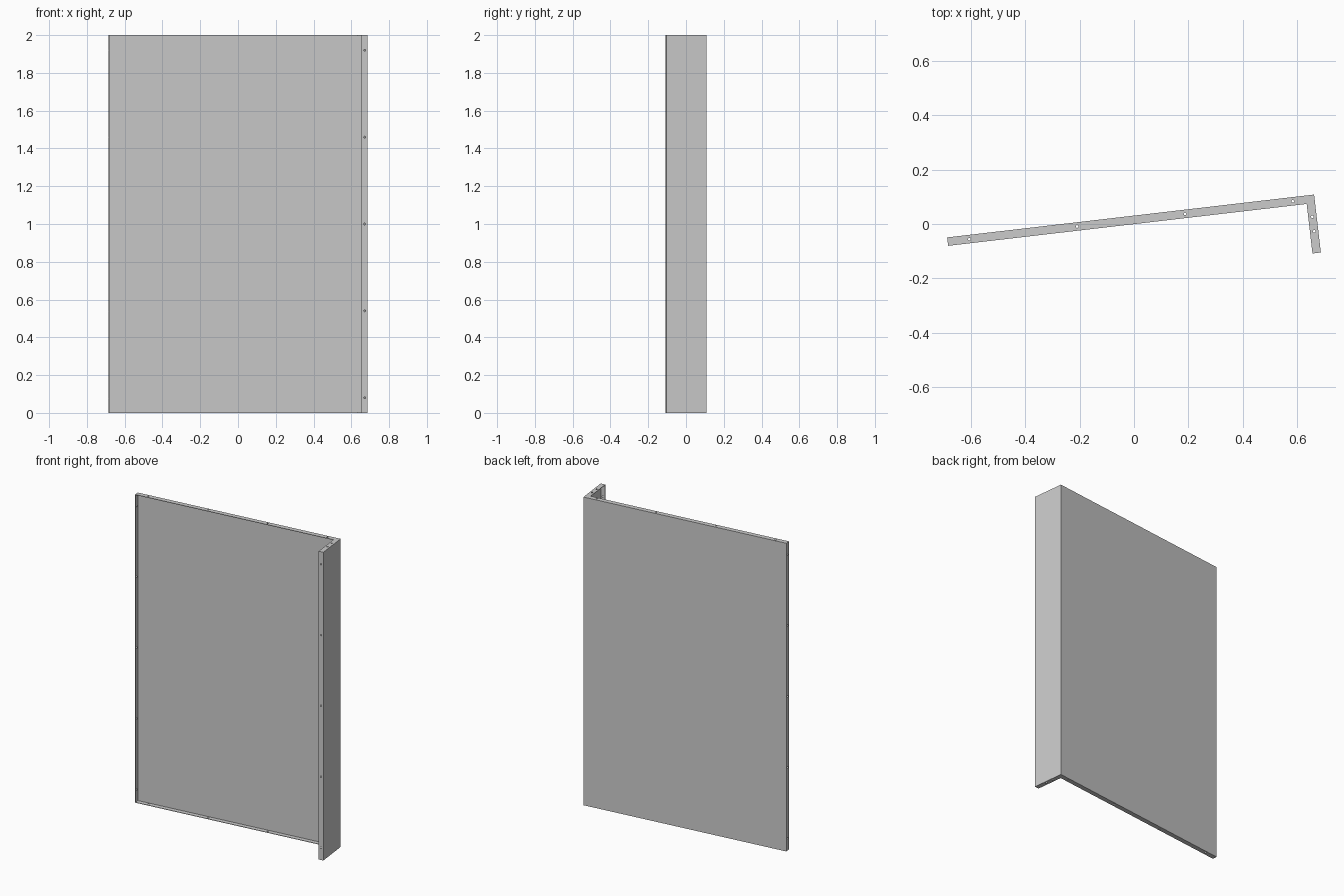
import bpy, math
from mathutils import Matrix, Vector

if "Cube" in bpy.data.objects:
    bpy.data.objects.remove(bpy.data.objects["Cube"])

L, W, H = 1.356, 0.214, 2.0      # long leg, short leg, height
T, S = 0.031, 0.003              # flange depth, sheet thickness
R, INSET = 0.005, 0.08           # hole radius, hole distance from ends

# outer corner of the L sits here, whole panel turned slightly
PLACE = Matrix.Translation((0.661, 0.108, 0)) @ Matrix.Rotation(math.radians(6.66), 4, 'Z')


def plate(name, outline, holes, height, axes=Matrix.Identity(4)):
    """Flat sheet with round holes, extruded from 0 to height along local z."""
    cu = bpy.data.curves.new(name + "_profile", 'CURVE')
    cu.dimensions, cu.fill_mode, cu.extrude = '2D', 'BOTH', height / 2
    rings = [outline]
    for cx, cy in holes:
        rings.append([(cx + R * math.cos(a * math.pi / 6), cy + R * math.sin(a * math.pi / 6))
                      for a in range(12)])
    for ring in rings:
        sp = cu.splines.new('POLY')
        sp.points.add(len(ring) - 1)
        for p, (x, y) in zip(sp.points, ring):
            p.co = (x, y, 0, 1)
        sp.use_cyclic_u = True
    tmp = bpy.data.objects.new(name + "_tmp", cu)
    bpy.context.collection.objects.link(tmp)
    dg = bpy.context.evaluated_depsgraph_get()
    me = bpy.data.meshes.new_from_object(tmp.evaluated_get(dg))
    bpy.data.objects.remove(tmp)
    me.transform(PLACE @ axes @ Matrix.Translation((0, 0, height / 2)))
    for poly in me.polygons:
        poly.use_smooth = False
    ob = bpy.data.objects.new(name, me)
    bpy.context.collection.objects.link(ob)
    return ob


def spread(length, n):
    return [INSET + i * (length - 2 * INSET) / (n - 1) for i in range(n)]


def ell(a, t):
    """L outline of depth t, pulled in from the outer skin by a."""
    return [(-a, -a), (-L + a, -a), (-L + a, -t), (-t, -t), (-t, -W + a), (-a, -W + a)]


def frame(x, y, z, origin):
    m = Matrix((x, y, z)).transposed().to_4x4()
    m.translation = Vector(origin)
    return m


# folded outer skin
plate("outer_skin", ell(0, S), [], H)

# top and bottom flanges following the L
flange_holes = [(-u, -T / 2) for u in spread(L, 4)] + [(-T / 2, -v) for v in spread(W, 2)]
for name, z in (("bottom_flange", 0), ("top_flange", H - S)):
    plate(name, ell(S / 2, T), flange_holes, S, Matrix.Translation((0, 0, z)))

# upright flanges closing the two free ends
strip = [(S / 2, 0), (T, 0), (T, H), (S / 2, H)]
strip_holes = [(T / 2, z) for z in spread(H, 5)]
plate("long_end_flange", strip, strip_holes, S,
      frame((0, -1, 0), (0, 0, 1), (-1, 0, 0), (-L + S, 0, 0)))
plate("short_end_flange", [(-x, z) for x, z in strip], [(-x, z) for x, z in strip_holes], S,
      frame((1, 0, 0), (0, 0, 1), (0, -1, 0), (0, -W + S, 0)))
